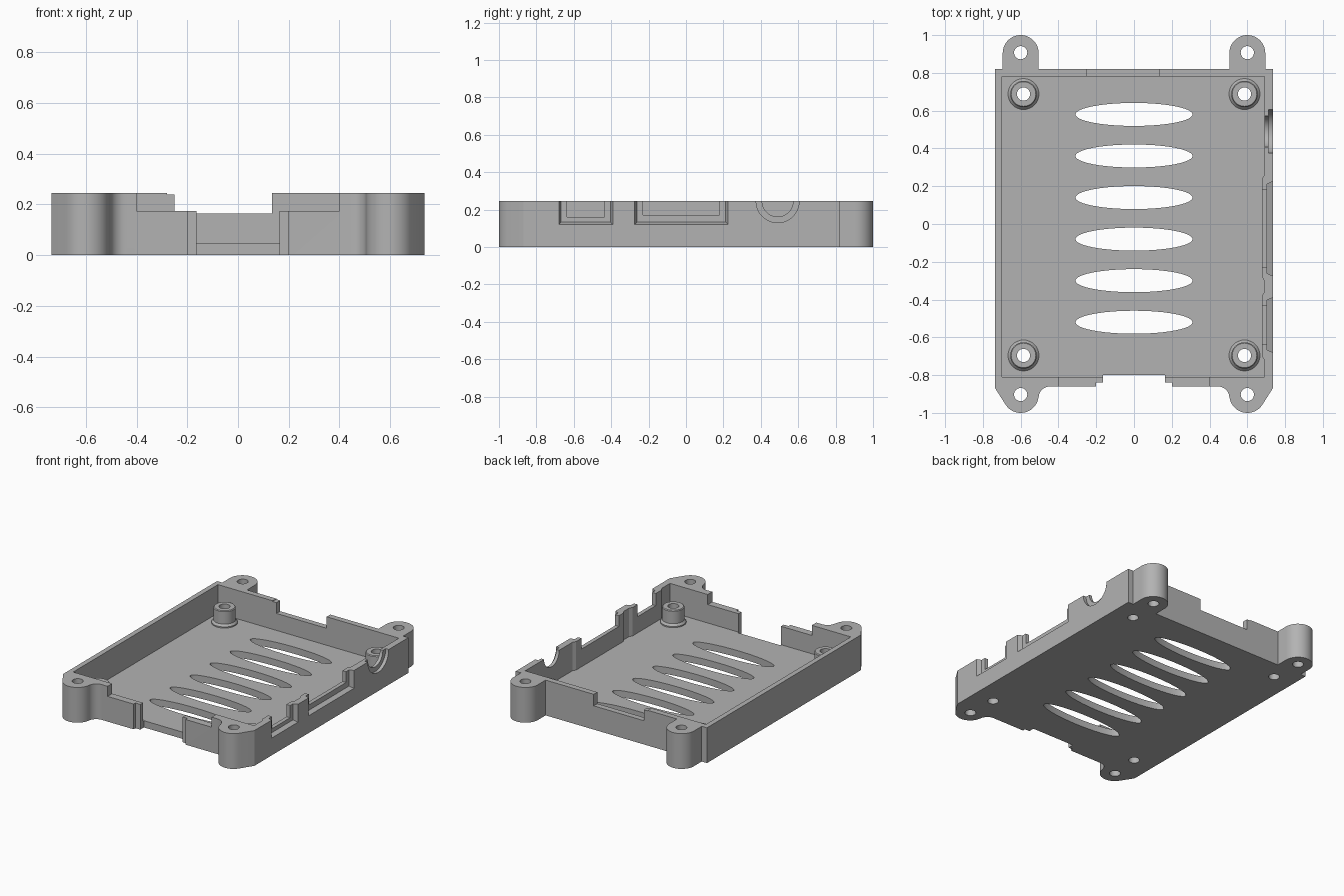
import bpy, bmesh
from math import sin, cos, radians, pi

cube = bpy.data.objects.get("Cube")
if cube:
    bpy.data.objects.remove(cube, do_unlink=True)

H, FLOOR = 0.245, 0.047
WALL_X = 0.735

grey = bpy.data.materials.new("matte grey")
grey.use_nodes = True
colour = (0.45, 0.45, 0.45, 1)
grey.diffuse_color = colour
grey.node_tree.nodes["Principled BSDF"].inputs["Base Color"].default_value = colour


def make(name, bm):
    bmesh.ops.recalc_face_normals(bm, faces=bm.faces)
    me = bpy.data.meshes.new(name)
    bm.to_mesh(me)
    bm.free()
    me.materials.append(grey)
    ob = bpy.data.objects.new(name, me)
    bpy.context.collection.objects.link(ob)
    return ob


def loft(name, loop_a, loop_b):
    """Solid between two matching loops of 3D points."""
    bm = bmesh.new()
    a = [bm.verts.new(p) for p in loop_a]
    b = [bm.verts.new(p) for p in loop_b]
    bm.faces.new(a)
    bm.faces.new(b)
    for i in range(len(a)):
        j = (i + 1) % len(a)
        bm.faces.new((a[i], a[j], b[j], b[i]))
    return make(name, bm)


def prism(name, pts, z0, z1):
    return loft(name, [(x, y, z0) for x, y in pts], [(x, y, z1) for x, y in pts])


def rect(a0, a1, b0, b1):
    return [(a0, b0), (a1, b0), (a1, b1), (a0, b1)]


def box(name, x0, x1, y0, y1, z0, z1):
    return prism(name, rect(x0, x1, y0, y1), z0, z1)


def side_cut(x0, x1, pts0, pts1):
    return loft("cutter", [(x0, y, z) for y, z in pts0], [(x1, y, z) for y, z in pts1])


def arc(cx, cy, rx, ry, a0, a1, n):
    return [(cx + rx * cos(radians(a0 + (a1 - a0) * i / n)),
             cy + ry * sin(radians(a0 + (a1 - a0) * i / n))) for i in range(n + 1)]


def ellipse(cx, cy, rx, ry, n=48):
    return arc(cx, cy, rx, ry, 0, 360, n)[:-1]


# Outer outline with four screw ears, mirrored across x
half = arc(0.445, -0.92, 0.06, 0.06, 90, 0, 8)
half += arc(0.6, -0.905, 0.095, 0.095, 180, 325, 20)
half += [(WALL_X, -0.87), (WALL_X, 0.82), (0.695, 0.82)]
half += arc(0.6, 0.905, 0.095, 0.095, 0, 180, 24)
half += [(0.505, 0.82)]
outline = half + [(-x, y) for x, y in reversed(half)]
tray = prism("case_tray", outline, 0, H)

# Main cavity, leaving two thicker wall strips behind the ports
cavity = [(-0.70, -0.81), (0.69, -0.81)]
for y0, y1 in ((-0.72, -0.36), (-0.30, 0.26)):
    cavity += [(0.69, y0), (0.677, y0 + 0.02), (0.677, y1 - 0.02), (0.69, y1)]
cavity += [(0.69, 0.78), (-0.70, 0.78)]
cutters = [prism("cutter", cavity, FLOOR, 0.4)]

# Vent slots
for i in range(6):
    cutters.append(prism("cutter", ellipse(0, 0.58 - 0.22 * i, 0.31, 0.061), -0.1, 0.1))

# Screw holes through ears and floor
posts = [(sx * 0.585, y) for sx in (-1, 1) for y in (0.688, -0.696)]
for x, y in [(sx * 0.6, y) for sx in (-1, 1) for y in (0.907, -0.903)] + posts:
    cutters.append(prism("cutter", ellipse(x, y, 0.035, 0.035, 24), -0.1, 0.4))

# Front opening, its shallow outer recess, and the lowered front wall
cutters.append(box("cutter", -0.163, 0.163, -1.1, -0.80, -0.1, 0.4))
cutters.append(box("cutter", -0.20, 0.20, -1.1, -0.84, -0.1, 0.4))
cutters.append(box("cutter", -0.40, 0.40, -1.1, -0.79, 0.175, 0.4))

# Back wall notch
cutters.append(box("cutter", -0.25, 0.135, 0.76, 1.1, 0.165, 0.4))
cutters.append(box("cutter", -0.28, -0.24, 0.76, 1.1, 0.24, 0.4))

# Rectangular side ports: chamfered outer recess and a through opening
for y0, y1, sill in ((-0.68, -0.39, 0.16), (-0.275, 0.225, 0.17)):
    e = 0.013
    cutters.append(side_cut(0.705, WALL_X + 0.001, rect(y0 + e, y1 - e, 0.12 + e, 0.4),
                            rect(y0, y1, 0.12, 0.4)))
    hole = rect(y0 + 0.045, y1 - 0.045, sill, 0.4)
    cutters.append(side_cut(0.6, 0.8, hole, hole))

# Round side port
for x0, r in ((0.712, 0.115), (0.6, 0.083)):
    ring = ellipse(0.49, H, r, r)
    cutters.append(side_cut(x0, 0.8, ring, ring))

# Apply all cuts, then discard the cutters
for c in cutters:
    c.hide_render = True
    m = tray.modifiers.new("cut", "BOOLEAN")
    m.operation, m.solver, m.object = "DIFFERENCE", "EXACT", c
mesh = bpy.data.meshes.new_from_object(tray.evaluated_get(bpy.context.evaluated_depsgraph_get()))
tray.modifiers.clear()
tray.data = mesh
for c in cutters:
    bpy.data.objects.remove(c, do_unlink=True)


# Hollow board posts with a flared foot
def post(name, cx, cy, n=32):
    profile = [(0.035, FLOOR - 0.01), (0.082, FLOOR - 0.01), (0.082, FLOOR + 0.008),
               (0.070, FLOOR + 0.022), (0.070, 0.155), (0.065, 0.16), (0.035, 0.16)]
    bm = bmesh.new()
    rings = [[bm.verts.new((cx + r * cos(2 * pi * i / n), cy + r * sin(2 * pi * i / n), z))
              for r, z in profile] for i in range(n)]
    k = len(profile)
    for i in range(n):
        a, b = rings[i], rings[(i + 1) % n]
        for j in range(k):
            bm.faces.new((a[j], b[j], b[(j + 1) % k], a[(j + 1) % k]))
    return make(name, bm)


parts = [tray]
for x, y in posts:
    name = ("back" if y > 0 else "front") + ("_left" if x > 0 else "_right") + "_board_post"
    parts.append(post(name, x, y))

bpy.ops.object.select_all(action="DESELECT")
for ob in parts:
    ob.select_set(True)
bpy.context.view_layer.objects.active = tray
bpy.ops.object.shade_smooth_by_angle(angle=radians(30))
